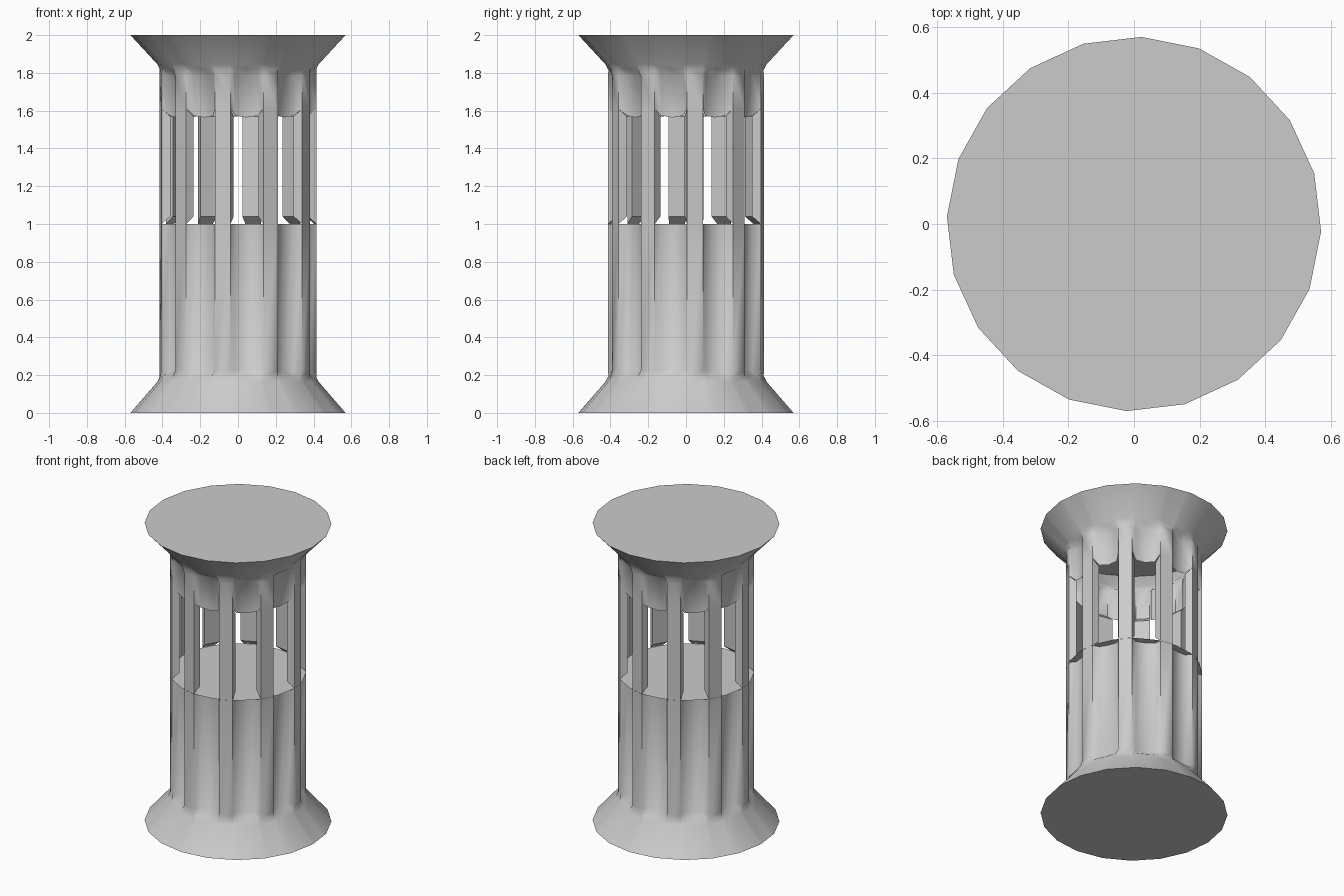
import bpy, bmesh, math

if "Cube" in bpy.data.objects:
    bpy.data.objects.remove(bpy.data.objects["Cube"])

PIERS = 10
START = math.radians(-101.3)          # centre of first pier
NECK = 0.415                          # shaft radius
# one period of the section: (angle from pier centre, fluted radius)
SECTION = [(-5.8, NECK), (5.8, NECK), (9, 0.374), (18, 0.364), (27, 0.374)]


def polar(r, deg, k, z):
    a = START + math.radians(deg + 36 * k)
    return (r * math.cos(a), r * math.sin(a), z)


def finish(name, bm, angle):
    bmesh.ops.recalc_face_normals(bm, faces=bm.faces)
    me = bpy.data.meshes.new(name)
    bm.to_mesh(me)
    bm.free()
    ob = bpy.data.objects.new(name, me)
    bpy.context.collection.objects.link(ob)
    bpy.ops.object.select_all(action='DESELECT')
    bpy.context.view_layer.objects.active = ob
    ob.select_set(True)
    bpy.ops.object.shade_smooth_by_angle(angle=math.radians(angle))


def flat_radius(R, deg):
    """Radius on a regular 20-sided outline at this angle."""
    off = (deg + 9) % 18 - 9
    return R * math.cos(math.radians(9)) / math.cos(math.radians(off))


def ring(bm, z, R=None, chamfer=False):
    vs = []
    for k in range(PIERS):
        for deg, rf in SECTION:
            r = rf if R is None else flat_radius(R, deg)
            # window heads slope: deeper flute points hang lower
            zz = z - (NECK - r) * 0.9 if chamfer else z
            vs.append(bm.verts.new(polar(r, deg, k, zz)))
    return vs


def loft(bm, rings):
    for a, b in zip(rings, rings[1:]):
        n = len(a)
        for i in range(n):
            j = (i + 1) % n
            bm.faces.new((a[i], a[j], b[j], b[i]))


# lower shaft with flared foot
bm = bmesh.new()
rings = [ring(bm, 0, 0.57), ring(bm, 0.165, 0.427), ring(bm, 0.19, NECK),
         ring(bm, 0.225), ring(bm, 0.999)]
loft(bm, rings)
bm.faces.new(rings[0])
bm.faces.new(rings[-1])
finish("lower_shaft", bm, 62)

# floor of the open chamber
bm = bmesh.new()
bm.faces.new(ring(bm, 1.0, NECK))
finish("chamber_floor", bm, 30)

# upper shaft with flared cap, open underneath
bm = bmesh.new()
rings = [ring(bm, 2, 0.57), ring(bm, 1.845, 0.427), ring(bm, 1.82, NECK),
         ring(bm, 1.785), ring(bm, 1.61, chamfer=True)]
loft(bm, rings)
bm.faces.new(rings[0])
finish("upper_shaft", bm, 62)

# piers between the windows, chamfered on the inside at both ends
bm = bmesh.new()
for k in range(PIERS):
    outline = [(NECK, 5.8, 1.0), (NECK, 5.8, 1.61), (0.37, 7.8, 1.57), (0.37, 7.8, 1.04)]
    left = [bm.verts.new(polar(r, -d, k, z)) for r, d, z in outline]
    right = [bm.verts.new(polar(r, d, k, z)) for r, d, z in outline]
    loft(bm, [left, right])
    bm.faces.new(left)
    bm.faces.new(right)
finish("window_piers", bm, 30)
